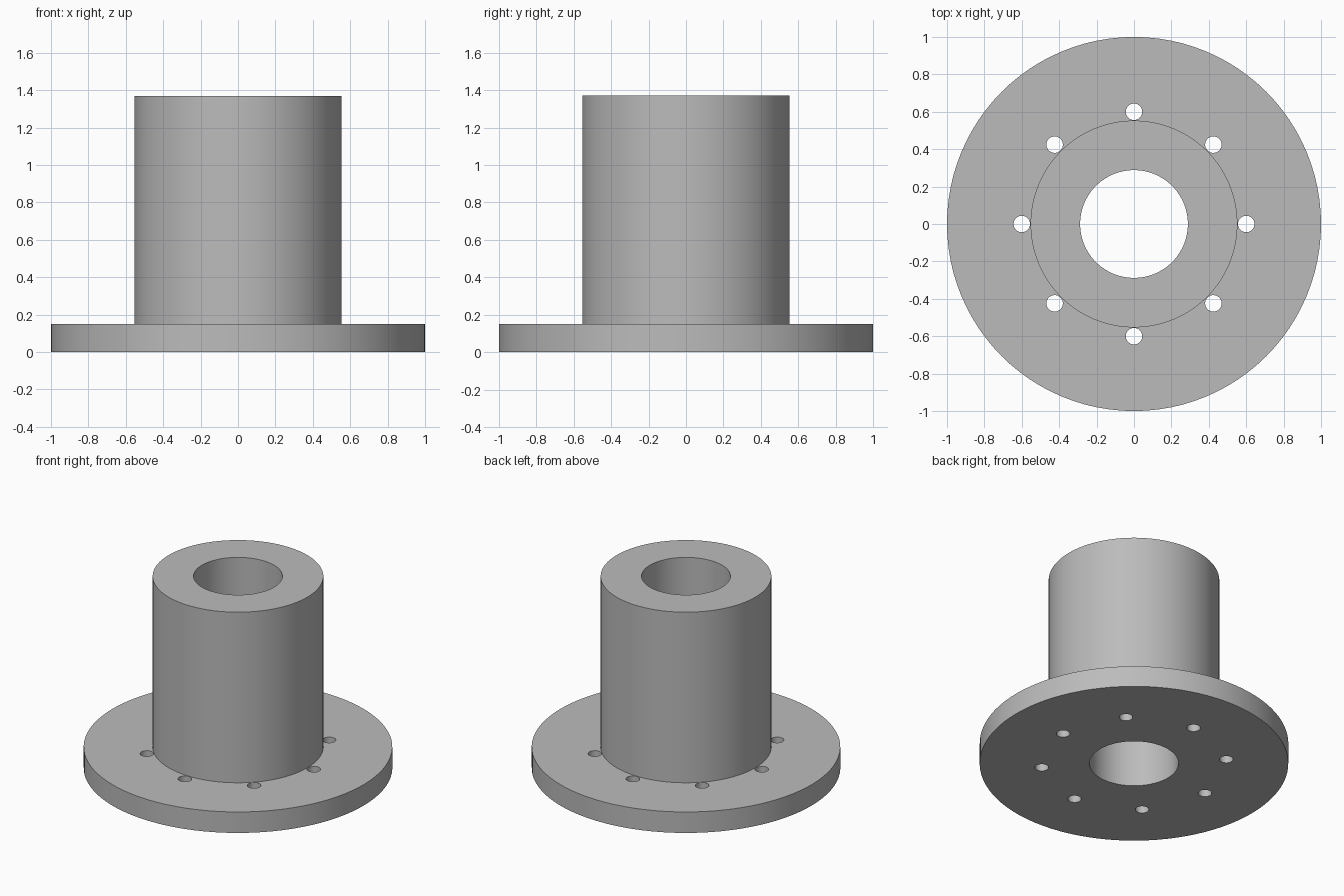
import bpy, bmesh, math
from mathutils import Matrix

cube = bpy.data.objects.get("Cube")
if cube:
    bpy.data.objects.remove(cube, do_unlink=True)

FLANGE_R, SLEEVE_R, BORE_R = 1.0, 0.553, 0.288
FLANGE_H, TOTAL_H = 0.15, 1.37
BOLT_CIRCLE_R, BOLT_R, BOLT_COUNT = 0.6, 0.044, 8
SEGMENTS = 96

steel = bpy.data.materials.new("grey_steel")
steel.use_nodes = True
GREY = (0.5, 0.5, 0.5, 1)
steel.diffuse_color = GREY
steel.node_tree.nodes["Principled BSDF"].inputs["Base Color"].default_value = GREY


def add_object(name, bm):
    bmesh.ops.recalc_face_normals(bm, faces=bm.faces)
    mesh = bpy.data.meshes.new(name)
    bm.to_mesh(mesh)
    bm.free()
    mesh.materials.append(steel)
    obj = bpy.data.objects.new(name, mesh)
    bpy.context.collection.objects.link(obj)
    return obj


# Flange, sleeve and bore: one closed profile turned about z
profile = [(BORE_R, 0), (FLANGE_R, 0), (FLANGE_R, FLANGE_H),
           (SLEEVE_R, FLANGE_H), (SLEEVE_R, TOTAL_H), (BORE_R, TOTAL_H)]
bm = bmesh.new()
points = [bm.verts.new((r, 0, z)) for r, z in profile]
edges = [bm.edges.new((a, b)) for a, b in zip(points, points[1:] + points[:1])]
bmesh.ops.spin(bm, geom=points + edges, cent=(0, 0, 0), axis=(0, 0, 1),
               angle=math.tau, steps=SEGMENTS, use_merge=True)
bmesh.ops.remove_doubles(bm, verts=bm.verts, dist=1e-5)
body = add_object("flanged_sleeve", bm)

# Ring of bolt holes through the flange
bm = bmesh.new()
for i in range(BOLT_COUNT):
    place = (Matrix.Rotation(math.tau * i / BOLT_COUNT, 4, "Z")
             @ Matrix.Translation((BOLT_CIRCLE_R, 0, FLANGE_H / 2)))
    bmesh.ops.create_cone(bm, cap_ends=True, segments=32, radius1=BOLT_R,
                          radius2=BOLT_R, depth=FLANGE_H * 2, matrix=place)
cutter = add_object("bolt_hole_cutter", bm)
cutter.hide_render = True

holes = body.modifiers.new("bolt_holes", "BOOLEAN")
holes.operation = "DIFFERENCE"
holes.solver = "EXACT"
holes.object = cutter

bpy.ops.object.select_all(action="DESELECT")
body.select_set(True)
bpy.context.view_layer.objects.active = body
bpy.ops.object.modifier_apply(modifier=holes.name)
bpy.data.objects.remove(cutter, do_unlink=True)
bpy.ops.object.shade_smooth_by_angle(angle=math.radians(30))
